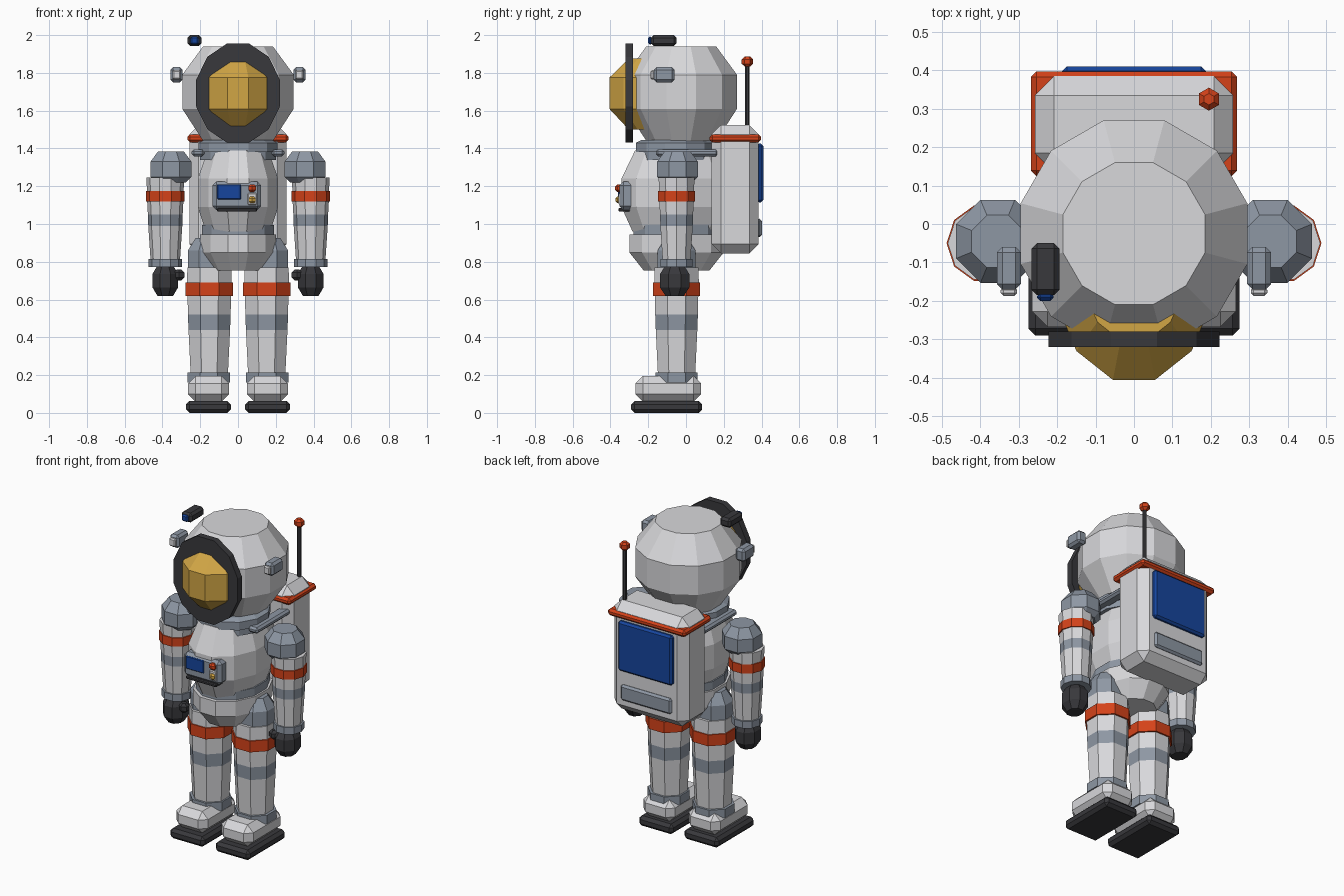
import bpy, bmesh, math
from mathutils import Vector

default = bpy.data.objects.get("Cube")
if default:
    bpy.data.objects.remove(default)


def material(name, r, g, b):
    m = bpy.data.materials.new(name)
    m.use_nodes = True
    m.diffuse_color = (r, g, b, 1)
    m.node_tree.nodes["Principled BSDF"].inputs["Base Color"].default_value = (r, g, b, 1)
    return m


WHITE = material("suit white", .69, .69, .71)
GREY = material("joint blue grey", .27, .31, .37)
RED = material("orange red", .66, .055, .01)
DARK = material("dark rubber", .04, .04, .045)
GOLD = material("visor gold", .64, .38, .06)
BLUE = material("panel blue", .008, .06, .34)


def finish(name, bm, mats):
    bmesh.ops.recalc_face_normals(bm, faces=bm.faces)
    mesh = bpy.data.meshes.new(name)
    bm.to_mesh(mesh)
    bm.free()
    for m in mats:
        mesh.materials.append(m)
    ob = bpy.data.objects.new(name, mesh)
    bpy.context.collection.objects.link(ob)
    return ob


def box(name, x, y, z, mat, bevel=.01):
    """Chamfered block from (low, high) ranges."""
    bm = bmesh.new()
    bmesh.ops.create_cube(bm, size=1)
    for v in bm.verts:
        v.co = Vector([(lo + hi) / 2 + c * (hi - lo) for c, (lo, hi) in zip(v.co, (x, y, z))])
    if bevel:
        bmesh.ops.bevel(bm, geom=bm.edges[:], offset=bevel, segments=1, affect='EDGES')
    return finish(name, bm, [mat])


def lathe(name, centre, profile, mats, sides=8, depth=1.0, turn=.5):
    """Faceted solid from (z, half width) rings; one material, or one per band."""
    bm = bmesh.new()
    cx, cy = centre
    grow = 1 / math.cos(math.pi / sides) if turn else 1
    rings = []
    for z, r in profile:
        angles = [(i + turn) * math.tau / sides for i in range(sides)]
        rings.append([bm.verts.new((cx + r * grow * math.cos(a),
                                    cy + r * grow * depth * math.sin(a), z)) for a in angles])
    bands = mats if isinstance(mats, list) else [mats] * (len(profile) - 1)
    slots = list(dict.fromkeys(bands))
    for band, lower, upper in zip(bands, rings, rings[1:]):
        for i in range(sides):
            j = (i + 1) % sides
            f = bm.faces.new((lower[i], lower[j], upper[j], upper[i]))
            f.material_index = slots.index(band)
    for ring, band in ((rings[0], bands[0]), (rings[-1], bands[-1])):
        bm.faces.new(ring).material_index = slots.index(band)
    return finish(name, bm, slots)


def ball(name, centre, r, mat, sides=6):
    x, y, z = centre
    return lathe(name, (x, y), [(z - r, r * .5), (z - r * .45, r), (z + r * .45, r), (z + r, r * .5)],
                 mat, sides)


# Helmet, gold visor and its frame
lathe("helmet", (0, -.025), [(1.44, .185), (1.61, .295), (1.79, .295), (1.94, .185)], WHITE, 12)
lathe("visor", (0, -.125), [(1.5, .13), (1.61, .205), (1.775, .205), (1.875, .13)], GOLD, 12, 1.37)
bm = bmesh.new()
bmesh.ops.create_cone(bm, cap_ends=True, segments=12, radius1=1, radius2=1, depth=1)
for v in bm.verts:
    a = math.atan2(v.co.y, v.co.x) + math.pi / 12
    g = 1 / math.cos(math.pi / 12)
    v.co = Vector((.222 * g * math.cos(a), -.3 + .04 * v.co.z, 1.693 + .262 * g * math.sin(a)))
finish("visor_frame", bm, [DARK])

# Helmet camera
box("camera", (-.267, -.194), (-.185, -.05), (1.942, 2.0), DARK, .014)
box("camera_lens", (-.252, -.209), (-.2, -.18), (1.95, 1.992), BLUE, .008)

# Torso, collar, belt and hips
lathe("collar", (0, -.055), [(1.34, .2), (1.38, .2), (1.38, .21), (1.43, .21), (1.445, .18)], GREY, 12)
lathe("torso", (0, -.05), [(.96, .17), (1.09, .213), (1.24, .213), (1.39, .16)], WHITE, 12, 1.37)
lathe("belt", (0, -.05), [(.94, .19), (.995, .19)], GREY, 12, 1.2)
lathe("hips", (0, -.05), [(.755, .14), (.85, .2), (.945, .2)], WHITE, 12, 1.25)

# Chest control box
box("chest_box", (-.135, .122), (-.352, -.24), (1.075, 1.225), GREY, .02)
box("chest_box_base", (-.11, .1), (-.358, -.26), (1.065, 1.085), DARK, .005)
box("chest_screen", (-.11, .015), (-.36, -.35), (1.13, 1.21), BLUE, .004)
box("chest_switch", (.05, .1), (-.357, -.34), (1.1, 1.165), WHITE, .006)
ball("red_button", (.075, -.352, 1.19), .02, RED)
ball("gold_button", (.075, -.352, 1.128), .018, GOLD)

# Backpack with trim, panel, vent and antenna
box("backpack", (-.258, .258), (.135, .385), (.845, 1.525), WHITE, .05)
box("backpack_trim", (-.268, .268), (.125, .397), (1.432, 1.475), RED, .014)
box("backpack_panel", (-.187, .187), (.375, .41), (1.115, 1.425), BLUE, .012)
box("backpack_vent", (-.175, .175), (.375, .402), (.93, 1.028), GREY, .012)
lathe("antenna", (.195, .325), [(1.5, .01), (1.85, .01)], DARK, 6)
ball("antenna_tip", (.195, .325, 1.86), .026, RED)

# Paired parts: s = 1 is the model's left, -1 its right
for s, side in ((1, "left"), (-1, "right")):
    def span(a, b):
        return tuple(sorted((s * a, s * b)))

    # Helmet lamp and shoulder strap bar
    box(side + "_lamp", span(.294, .357), (-.17, -.06), (1.75, 1.83), GREY, .014)
    box(side + "_lamp_lens", span(.304, .347), (-.187, -.165), (1.765, 1.815), WHITE, .007)
    box(side + "_strap_bar", span(.178, .245), (-.16, .17), (1.358, 1.395), GREY, .012)

    # Arm
    lathe(side + "_shoulder", (s * .355, -.045),
          [(1.22, .08), (1.25, .108), (1.33, .108), (1.385, .068)], GREY)
    lathe(side + "_arm", (s * .385, -.05),
          [(.81, .078), (.99, .09), (1.05, .092), (1.12, .096), (1.12, .103), (1.175, .103),
           (1.175, .097), (1.245, .1)],
          [WHITE, GREY, WHITE, RED, RED, RED, WHITE], 10, turn=0)
    lathe(side + "_cuff", (s * .385, -.05), [(.772, .088), (.815, .088)], GREY, 10, turn=0)
    lathe(side + "_glove", (s * .385, -.06),
          [(.62, .042), (.665, .068), (.735, .068), (.775, .045)], DARK, 8, 1.15)
    ball(side + "_thumb", (s * .312, -.085, .73), .028, DARK)

    # Leg
    lathe(side + "_hip_joint", (s * .165, -.05), [(.74, .1), (.86, .1), (.925, .06)], GREY)
    lathe(side + "_leg", (s * .152, -.05),
          [(.19, .098), (.44, .11), (.52, .113), (.62, .115), (.62, .125), (.69, .125),
           (.69, .118), (.77, .116)],
          [WHITE, GREY, WHITE, RED, RED, RED, WHITE])
    lathe(side + "_ankle", (s * .155, -.05), [(.16, .112), (.215, .112)], GREY)
    box(side + "_boot", span(.047, .265), (-.268, .08), (.06, .195), WHITE, .04)
    box(side + "_sole", span(.038, .275), (-.29, .085), (0, .063), DARK, .018)
